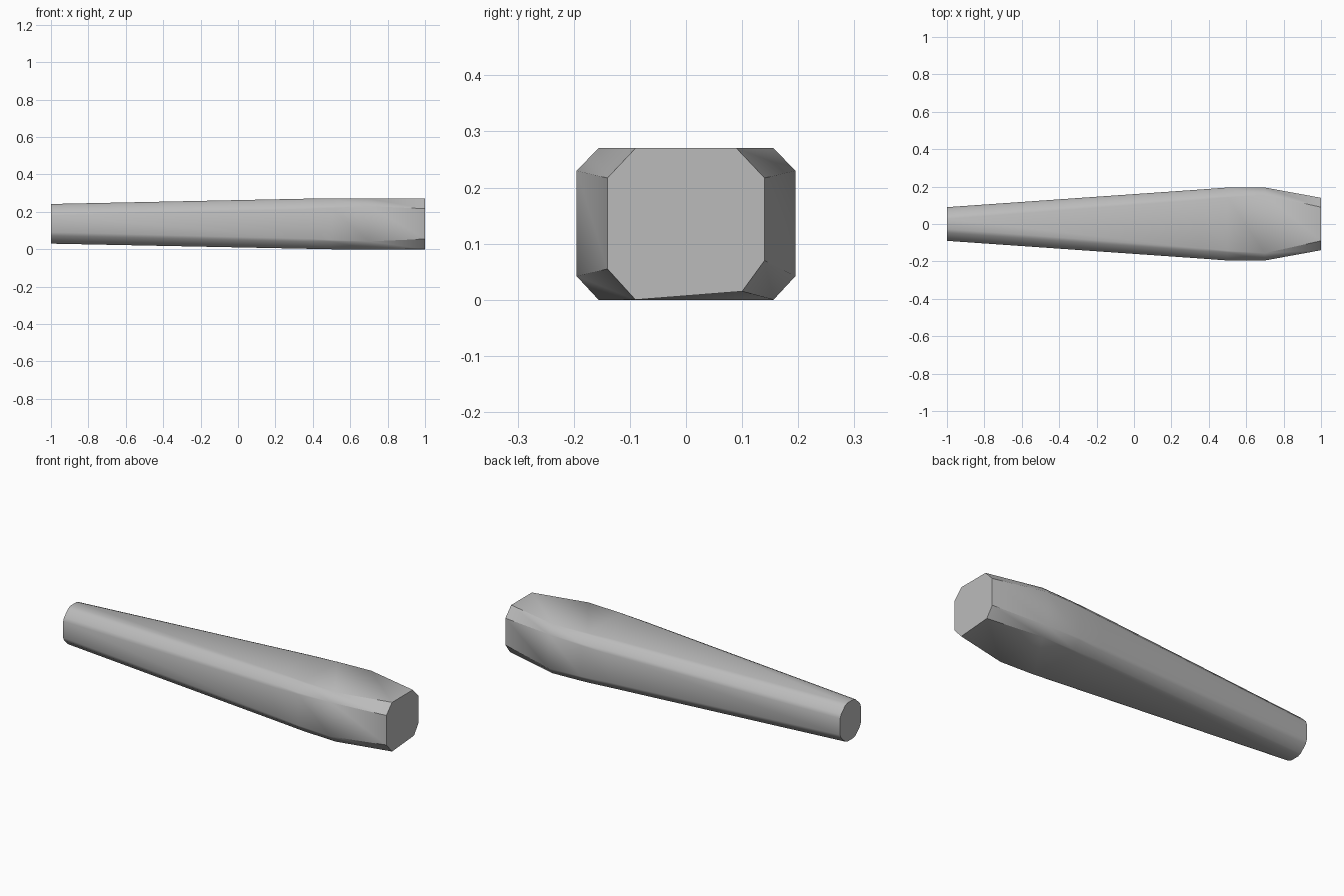
import bpy, bmesh, math
from mathutils import Vector

cube = bpy.data.objects.get("Cube")
if cube:
    bpy.data.objects.remove(cube, do_unlink=True)

# Plain grey material
grey = bpy.data.materials.new("plain grey")
grey.use_nodes = True
colour = (0.5, 0.5, 0.5, 1)
grey.diffuse_color = colour
grey.node_tree.nodes["Principled BSDF"].inputs["Base Color"].default_value = colour


def section(half, flat, bottom, low, high, top):
    """Octagon outline in (y, z)."""
    return [(-flat, bottom), (flat, bottom), (half, low), (half, high),
            (flat, top), (-flat, top), (-half, high), (-half, low)]


def soften(points, size):
    """Split every corner in two, so that the shaft edges are eased."""
    pts = [Vector(p) for p in points]
    out = []
    for i, p in enumerate(pts):
        for q in (pts[i - 1], pts[(i + 1) % len(pts)]):
            out.append(p + (q - p).normalized() * size)
    return out


# Stations along the handle: x, outline, edge easing
butt = section(0.14, 0.09, 0, 0.055, 0.217, 0.27)
butt[1], butt[2] = (0.10, 0.015), (0.14, 0.07)   # one uneven lower corner
stations = [
    (-1.0, section(0.09, 0.038, 0.03, 0.08, 0.192, 0.242), 0.011),
    (0.35, section(0.184, 0.138, 0.003, 0.048, 0.222, 0.27), 0.009),
    (0.50, section(0.195, 0.148, 0, 0.045, 0.226, 0.27), 0.005),
    (0.70, section(0.195, 0.156, 0, 0.042, 0.23, 0.27), 0),
    (1.0, butt, 0),
]

# Loft the tapered body
bm = bmesh.new()
rings = [[bm.verts.new((x, y, z)) for y, z in soften(outline, size)]
         for x, outline, size in stations]
for a, b in zip(rings, rings[1:]):
    for i in range(len(a)):
        j = (i + 1) % len(a)
        bm.faces.new((a[i], a[j], b[j], b[i]))
bm.faces.new(rings[0])
bm.faces.new(rings[-1])
bmesh.ops.remove_doubles(bm, verts=bm.verts, dist=0.0005)
bmesh.ops.recalc_face_normals(bm, faces=bm.faces)

mesh = bpy.data.meshes.new("tapered_handle")
bm.to_mesh(mesh)
bm.free()
mesh.materials.append(grey)
handle = bpy.data.objects.new("tapered_handle", mesh)
bpy.context.collection.objects.link(handle)

# Smooth the eased edges, keep the wide bevels crisp
bpy.context.view_layer.objects.active = handle
handle.select_set(True)
bpy.ops.object.shade_smooth_by_angle(angle=math.radians(30))
